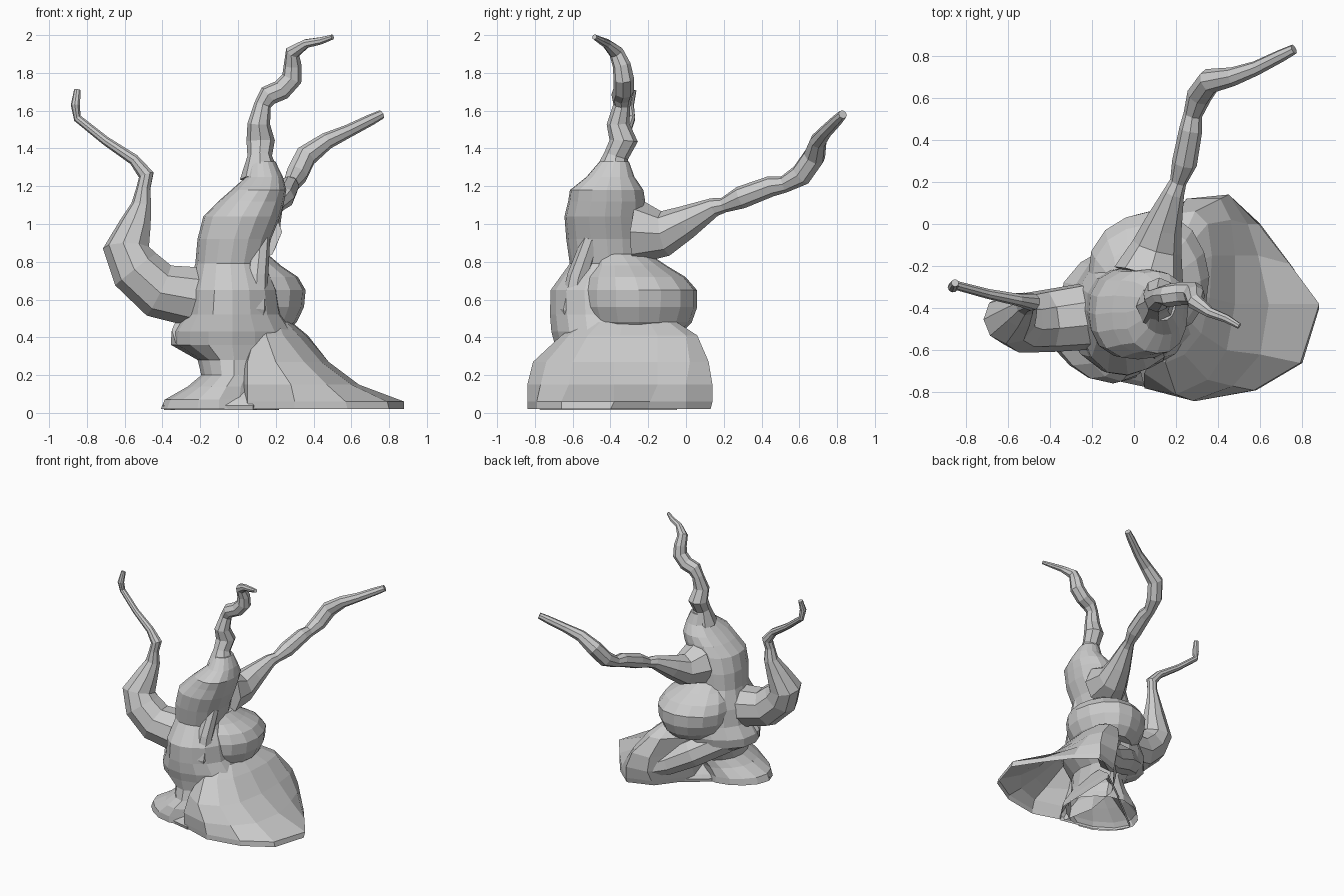
import bpy
from math import cos, sin, tau
from mathutils import Vector


def loft(name, rings, cap_start=False, cap_end=True):
    """Skin a list of equal-length point rings with quads."""
    n = len(rings[0])
    verts = [tuple(p) for ring in rings for p in ring]
    faces = []
    for i in range(len(rings) - 1):
        for j in range(n):
            k = (j + 1) % n
            faces.append((i * n + j, i * n + k, (i + 1) * n + k, (i + 1) * n + j))
    if cap_start:
        faces.append(tuple(range(n))[::-1])
    if cap_end:
        faces.append(tuple(range(len(verts) - n, len(verts))))
    mesh = bpy.data.meshes.new(name)
    mesh.from_pydata(verts, [], faces)
    mesh.update()
    obj = bpy.data.objects.new(name, mesh)
    bpy.context.collection.objects.link(obj)
    return obj


def stack(name, rows, sides=16, lump=0.03, cap_start=False):
    """Level oval rings: x, y, z, x radius, y radius."""
    rings = []
    for x, y, z, rx, ry in rows:
        ring = []
        for j in range(sides):
            a = tau * j / sides
            k = 1 + lump * cos(4 * a + 3 * z)
            ring.append((x + rx * k * cos(a), y + ry * k * sin(a), z))
        rings.append(ring)
    return loft(name, rings, cap_start)


def tube(name, rows, sides=8):
    """Tapering tube along a path: x, y, z, radius."""
    pts = [Vector(r[:3]) for r in rows]
    rings = []
    old = None
    for i, p in enumerate(pts):
        t = (pts[min(i + 1, len(pts) - 1)] - pts[max(i - 1, 0)]).normalized()
        if old is None:
            u = t.orthogonal().normalized()
        else:
            u = old.rotation_difference(t) @ u
        v = t.cross(u)
        rings.append([p + rows[i][3] * (u * cos(tau * j / sides) + v * sin(tau * j / sides))
                      for j in range(sides)])
        old = t
    return loft(name, rings, True)


# Main trunk with its pinched foot, spreading into the left root
stack("trunk", [
    (-.10, -.50, .02, .30, .25), (-.10, -.50, .07, .28, .25),
    (-.06, -.49, .14, .20, .25), (-.02, -.46, .20, .17, .24),
    (-.02, -.42, .28, .19, .26), (-.03, -.40, .36, .32, .29),
    (-.03, -.40, .43, .32, .31), (-.03, -.41, .52, .26, .31),
    (-.03, -.42, .65, .24, .30), (-.04, -.41, .79, .19, .21),
    (-.02, -.42, .92, .20, .22), (.02, -.43, 1.04, .21, .22),
    (.07, -.42, 1.12, .18, .21), (.11, -.42, 1.18, .15, .20),
    (.14, -.40, 1.25, .10, .13), (.13, -.38, 1.33, .07, .08)])

# Left root: thin flat flare with a diagonal back edge
foot = [(-.40, -.52), (-.20, -.36), (0, -.20), (.22, -.04), (.20, -.60),
        (.08, -.78), (-.20, -.72), (-.34, -.63)]
loft("left_root", [[((x - .05) * s + .05, (y + .45) * s - .45, z) for x, y in foot]
                   for s, z in ((.98, .015), (1, .04), (.93, .07), (.7, .14), (.48, .21))])

# Right root: broad hollow bell, open underneath
bell = [
    (.02, [(.88, -.40), (.75, -.20), (.60, 0), (.45, .13), (.25, .06), (.05, -.20),
           (0, -.50), (.05, -.76), (.30, -.84), (.58, -.79), (.80, -.66)]),
    (.06, [(.88, -.38), (.74, -.19), (.59, 0), (.45, .14), (.26, .08), (.05, -.18),
           (-.01, -.50), (.05, -.77), (.30, -.84), (.57, -.79), (.79, -.66)]),
    (.15, [(.64, -.38), (.59, -.15), (.54, 0), (.45, .14), (.27, .12), (.05, -.15),
           (-.02, -.50), (.05, -.78), (.28, -.84), (.47, -.77), (.60, -.62)]),
    (.27, [(.48, -.38), (.48, -.15), (.46, .02), (.41, .12), (.25, .12), (.05, -.15),
           (.01, -.45), (.05, -.71), (.20, -.81), (.35, -.74), (.44, -.60)]),
    (.41, [(.36, -.35), (.37, -.15), (.35, 0), (.29, .06), (.20, .05), (.05, -.10),
           (.06, -.45), (.09, -.61), (.15, -.66), (.24, -.62), (.32, -.52)])]
rings = [[(x, y, z) for x, y in pts] for z, pts in bell]
rings.append([(.18 + (x - .18) * .55, -.3 + (y + .3) * .7, .48) for x, y in bell[-1][1]])
loft("right_root", rings)

# Swollen collar behind the trunk
stack("collar", [
    (.07, -.25, .42, .18, .22), (.07, -.25, .48, .24, .28),
    (.07, -.25, .56, .28, .31), (.07, -.25, .65, .29, .31),
    (.06, -.27, .72, .26, .27), (.04, -.30, .78, .19, .20),
    (.02, -.34, .84, .14, .15)], lump=.02, cap_start=True)

# Rolled bark folds
tube("back_fold", [(-.26, -.50, .44, .10), (-.15, -.26, .38, .11), (.03, -.12, .28, .11),
                   (.20, -.04, .19, .10), (.34, .06, .14, .07)])
tube("front_fold", [(.07, -.58, .40, .05), (.09, -.60, .55, .07), (.10, -.57, .72, .06),
                    (.12, -.50, .92, .05)])

# Knotted spire continuing the trunk
tube("spire", [
    (.12, -.39, 1.24, .11), (.115, -.37, 1.36, .065), (.12, -.33, 1.44, .075),
    (.11, -.36, 1.53, .06), (.13, -.34, 1.63, .045), (.16, -.34, 1.68, .055),
    (.23, -.33, 1.71, .055), (.285, -.33, 1.77, .055), (.29, -.34, 1.84, .048),
    (.29, -.37, 1.91, .04), (.36, -.42, 1.955, .025), (.44, -.45, 1.97, .02),
    (.50, -.485, 1.99, .014)])

# Left branch
tube("left_branch", [
    (-.08, -.43, .59, .17), (-.25, -.44, .62, .16), (-.42, -.46, .65, .15),
    (-.54, -.47, .76, .14), (-.59, -.45, .87, .125), (-.54, -.41, 1.0, .085),
    (-.51, -.38, 1.10, .055), (-.50, -.38, 1.19, .038), (-.485, -.37, 1.26, .042),
    (-.55, -.36, 1.34, .03), (-.70, -.33, 1.44, .024), (-.85, -.29, 1.56, .022),
    (-.86, -.30, 1.63, .025), (-.85, -.28, 1.71, .018)], 9)

# Back branch
tube("back_branch", [
    (.07, -.25, .96, .17), (.11, -.11, .95, .12), (.14, 0, 1.01, .09),
    (.19, .15, 1.09, .05), (.21, .20, 1.10, .04), (.24, .29, 1.14, .06),
    (.27, .45, 1.20, .055), (.28, .52, 1.21, .045), (.31, .61, 1.26, .06),
    (.36, .68, 1.36, .06), (.47, .70, 1.44, .045), (.58, .74, 1.49, .035),
    (.70, .80, 1.55, .03), (.76, .83, 1.58, .024)])
